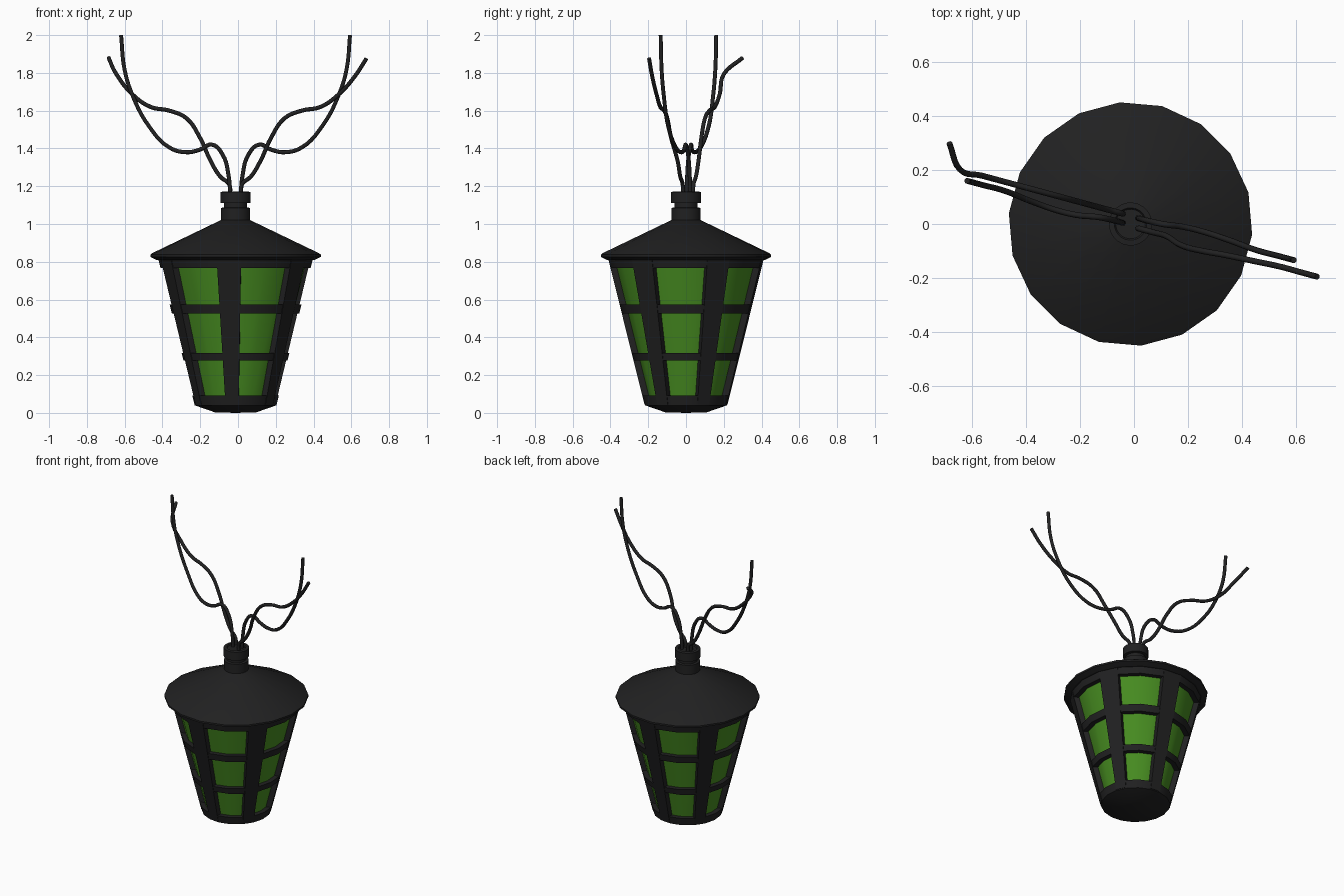
import bpy, bmesh, math
from mathutils import Matrix, Vector

cube = bpy.data.objects.get("Cube")
if cube:
    bpy.data.objects.remove(cube, do_unlink=True)

CX = -0.013                      # lantern axis
SIDES = 18
TURN = math.radians(-5)          # corner direction of the polygon
BAR_TURN = TURN + math.radians(30)


def material(name, rgb, rough):
    m = bpy.data.materials.new(name)
    m.use_nodes = True
    m.diffuse_color = (*rgb, 1)
    bsdf = m.node_tree.nodes["Principled BSDF"]
    bsdf.inputs["Base Color"].default_value = (*rgb, 1)
    bsdf.inputs["Roughness"].default_value = rough
    return m


black = material("black plastic", (0.015, 0.015, 0.0155), 0.6)
green = material("green glass", (0.063, 0.265, 0.015), 0.4)


def finish(name, bm, mat, smooth=True):
    bmesh.ops.recalc_face_normals(bm, faces=bm.faces)
    me = bpy.data.meshes.new(name)
    bm.to_mesh(me)
    bm.free()
    me.materials.append(mat)
    ob = bpy.data.objects.new(name, me)
    bpy.context.collection.objects.link(ob)
    ob.location.x = CX
    if smooth:
        bpy.ops.object.select_all(action='DESELECT')
        ob.select_set(True)
        bpy.context.view_layer.objects.active = ob
        bpy.ops.object.shade_smooth_by_angle(angle=math.radians(25))
    return ob


def lathe(name, profile, mat, closed=False, sides=SIDES):
    """Spin a (radius, height) profile around the lantern axis."""
    bm = bmesh.new()
    vs = [bm.verts.new((r * math.cos(TURN), r * math.sin(TURN), z)) for r, z in profile]
    for a, b in zip(vs, vs[1:]):
        bm.edges.new((a, b))
    if closed:
        bm.edges.new((vs[-1], vs[0]))
    bmesh.ops.spin(bm, geom=bm.verts[:] + bm.edges[:], cent=(0, 0, 0), axis=(0, 0, 1),
                   angle=math.tau, steps=sides, use_duplicate=False)
    bmesh.ops.remove_doubles(bm, verts=bm.verts, dist=1e-4)
    return finish(name, bm, mat)


def shell(z):
    """Outer radius of the tapered cage at a height."""
    return 0.217 + 0.25 * (z - 0.04)


# Green glass insert
DEPTH = 0.032
lathe("glass_insert", [(shell(z) - DEPTH, z) for z in (0.05, 0.81)], green)

# Horizontal bands of the cage
bands = {"bottom_band": (0.04, 0.092), "lower_band": (0.278, 0.318),
         "upper_band": (0.527, 0.573), "top_band": (0.767, 0.82)}
for name, (lo, hi) in bands.items():
    lathe(name, [(shell(lo), lo), (shell(hi), hi),
                 (shell(hi) - DEPTH - 0.01, hi), (shell(lo) - DEPTH - 0.01, lo)],
          black, closed=True)

# Six flat upright bars, tapering with the cage
for i in range(6):
    bm = bmesh.new()
    rows = []
    for z in (0.045, 0.815):
        face = shell(z) * math.cos(math.pi / SIDES) + 0.003
        half = shell(z) * 0.158
        rows.append([bm.verts.new((x, y, z)) for x, y in
                     ((face, -half), (face, half),
                      (face - 0.05, half * 0.95), (face - 0.05, -half * 0.95))])
    lo, hi = rows
    bm.faces.new(lo)
    bm.faces.new(hi)
    for k in range(4):
        n = (k + 1) % 4
        bm.faces.new((lo[k], lo[n], hi[n], hi[k]))
    bm.transform(Matrix.Rotation(BAR_TURN + i * math.tau / 6, 4, 'Z'))
    finish(f"upright_bar_{i + 1}", bm, black, smooth=False)

# Shallow base dish
lathe("base", [(0, 0), (0.11, 0.003), (0.217, 0.04), (0.19, 0.06), (0, 0.06)], black)

# Conical roof with a thin rim
lathe("roof", [(0, 1.03), (0.075, 1.022), (0.44, 0.847), (0.453, 0.838), (0.453, 0.826),
               (0.42, 0.81), (0.36, 0.81), (0, 0.82)], black)

# Grooved neck and socket cap
lathe("neck", [(0.077, 1.01), (0.077, 1.085), (0.062, 1.088), (0.062, 1.11), (0.08, 1.112),
               (0.08, 1.17), (0.06, 1.172), (0.055, 1.165), (0, 1.165)], black, sides=24)


# Cable strands: distance from the axis, height, sideways offset
rising = [(0.028, 1.15, 0), (0.034, 1.21, 0), (0.08, 1.25, 0), (0.13, 1.33, 0),
          (0.19, 1.46, 1), (0.26, 1.56, 1), (0.35, 1.6, 0.6), (0.45, 1.62, 0.3),
          (0.55, 1.69, 0), (0.63, 1.78, 0), (0.693, 1.876, 0)]
drooping = [(0.028, 1.15, 0), (0.036, 1.25, 0), (0.07, 1.37, 0), (0.125, 1.42, 0.2),
            (0.19, 1.393, 0.8), (0.26, 1.38, 1), (0.35, 1.405, 0.7), (0.46, 1.52, 0),
            (0.545, 1.68, 0), (0.588, 1.82, 0), (0.606, 2.0, 0)]


def cable(name, path, side, base, sway):
    cu = bpy.data.curves.new(name, 'CURVE')
    cu.dimensions = '3D'
    cu.bevel_depth = 0.011
    cu.bevel_resolution = 2
    cu.resolution_u = 5
    cu.use_fill_caps = True
    sp = cu.splines.new('BEZIER')
    sp.bezier_points.add(len(path) - 1)
    for p, (d, z, o) in zip(sp.bezier_points, path):
        x = side * d + CX
        p.co = Vector((x, -0.27 * x + base + sway * o, z))
        p.handle_left_type = p.handle_right_type = 'AUTO'
    cu.materials.append(black)
    ob = bpy.data.objects.new(name, cu)
    bpy.context.collection.objects.link(ob)
    bpy.ops.object.select_all(action='DESELECT')
    ob.select_set(True)
    bpy.context.view_layer.objects.active = ob
    bpy.ops.object.convert(target='MESH')
    bpy.ops.object.shade_smooth_by_angle(angle=math.radians(50))


cable("left_rising_cable", rising, 1, -0.012, -0.02)
cable("left_drooping_cable", drooping, 1, 0.026, 0.015)
# The far strand kinks backwards at its tip
kinked = rising[:-2] + [(0.632, 1.795, 0), (0.672, 1.88, 4)]
cable("right_rising_cable", [(d, z, o if o > 2 else 0) for d, z, o in kinked], -1, 0.027, 0.022)
cable("right_drooping_cable", drooping, -1, -0.007, -0.02)
